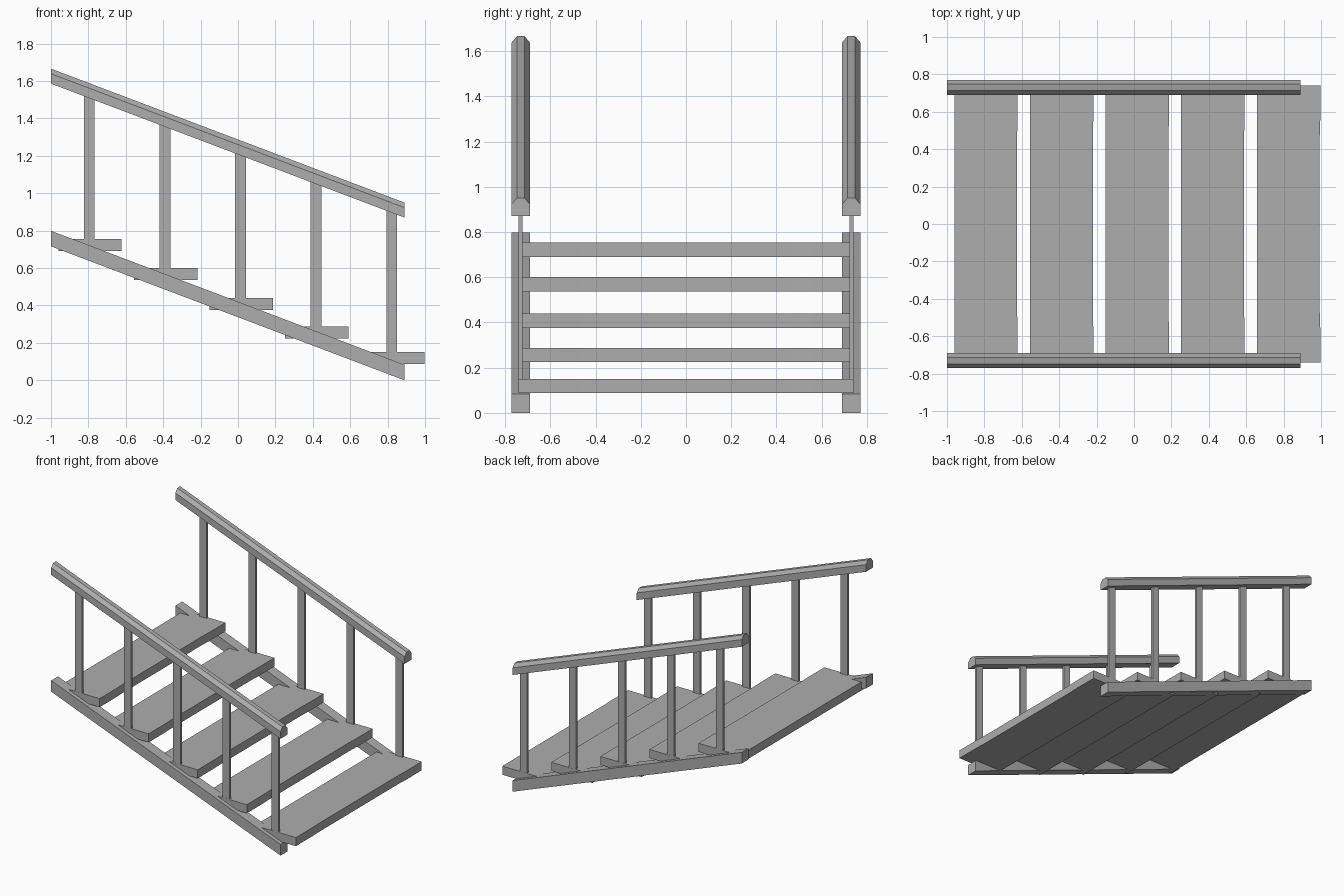
import bpy

cube = bpy.data.objects.get("Cube")
if cube:
    bpy.data.objects.remove(cube, do_unlink=True)

grey = bpy.data.materials.new("plain_grey")
grey.use_nodes = True
grey.diffuse_color = (0.42, 0.42, 0.42, 1)
grey.node_tree.nodes["Principled BSDF"].inputs["Base Color"].default_value = (0.42, 0.42, 0.42, 1)


def prism(name, start, end):
    """Join two matching outlines into a closed solid."""
    n = len(start)
    faces = [list(range(n))[::-1], list(range(n, 2 * n))]
    faces += [[i, (i + 1) % n, n + (i + 1) % n, n + i] for i in range(n)]
    mesh = bpy.data.meshes.new(name)
    mesh.from_pydata(start + end, [], faces)
    mesh.materials.append(grey)
    obj = bpy.data.objects.new(name, mesh)
    bpy.context.collection.objects.link(obj)
    # consistent outward normals
    import bmesh
    bm = bmesh.new()
    bm.from_mesh(mesh)
    bmesh.ops.recalc_face_normals(bm, faces=bm.faces)
    bm.to_mesh(mesh)
    bm.free()
    return obj


X_TOP, X_LOW = -1.0, 0.89      # ends of the sloping beams
DROP = 0.716                   # height lost along a beam
SLOPE = DROP / (X_LOW - X_TOP)
RAIL_Z = 0.87                  # underside of the rail at its low end
Y_BEAM, HALF = 0.731, 0.04     # beam centre line and half width


def beam(name, side, section, z):
    """Sloping beam with plumb-cut ends."""
    ring = [(side * Y_BEAM + y, z + h) for y, h in section]
    return prism(name, [(X_TOP, y, h + DROP) for y, h in ring],
                 [(X_LOW, y, h) for y, h in ring])


flat = [(-HALF, 0), (HALF, 0), (HALF, 0.083), (-HALF, 0.083)]
chamfered = [(-HALF, 0), (HALF, 0), (HALF, 0.053), (HALF - 0.023, 0.08),
             (-HALF + 0.023, 0.08), (-HALF, 0.053)]

# Treads, with a very shallow hollow along the front edge
tread_tops = [0.754, 0.60, 0.44, 0.288, 0.151]
DEPTH, THICK, END = 0.339, 0.064, 0.741
for i, top in enumerate(tread_tops):
    back = -0.961 + i * 0.4045
    nose = back + DEPTH
    outline = [(back, -END), (nose, -END), (nose, -0.56), (nose - 0.003, -0.47),
               (nose - 0.003, 0.47), (nose, 0.56), (nose, END), (back, END)]
    prism(f"tread_{i + 1}", [(x, y, top - THICK) for x, y in outline],
          [(x, y, top) for x, y in outline])

# Stringers, handrails and slim posts on both sides
for side, label in ((-1, "right"), (1, "left")):
    beam(f"{label}_stringer", side, flat, 0)
    beam(f"{label}_handrail", side, chamfered, RAIL_Z)
    for i, top in enumerate(tread_tops):
        x0 = -0.824 + i * 0.4043
        x1 = x0 + 0.058
        y0, y1 = side * 0.723, side * 0.7405
        corners = [(x0, y0), (x1, y0), (x1, y1), (x0, y1)]
        prism(f"{label}_post_{i + 1}", [(x, y, top - 0.01) for x, y in corners],
              [(x, y, RAIL_Z + 0.01 + (X_LOW - x) * SLOPE) for x, y in corners])
